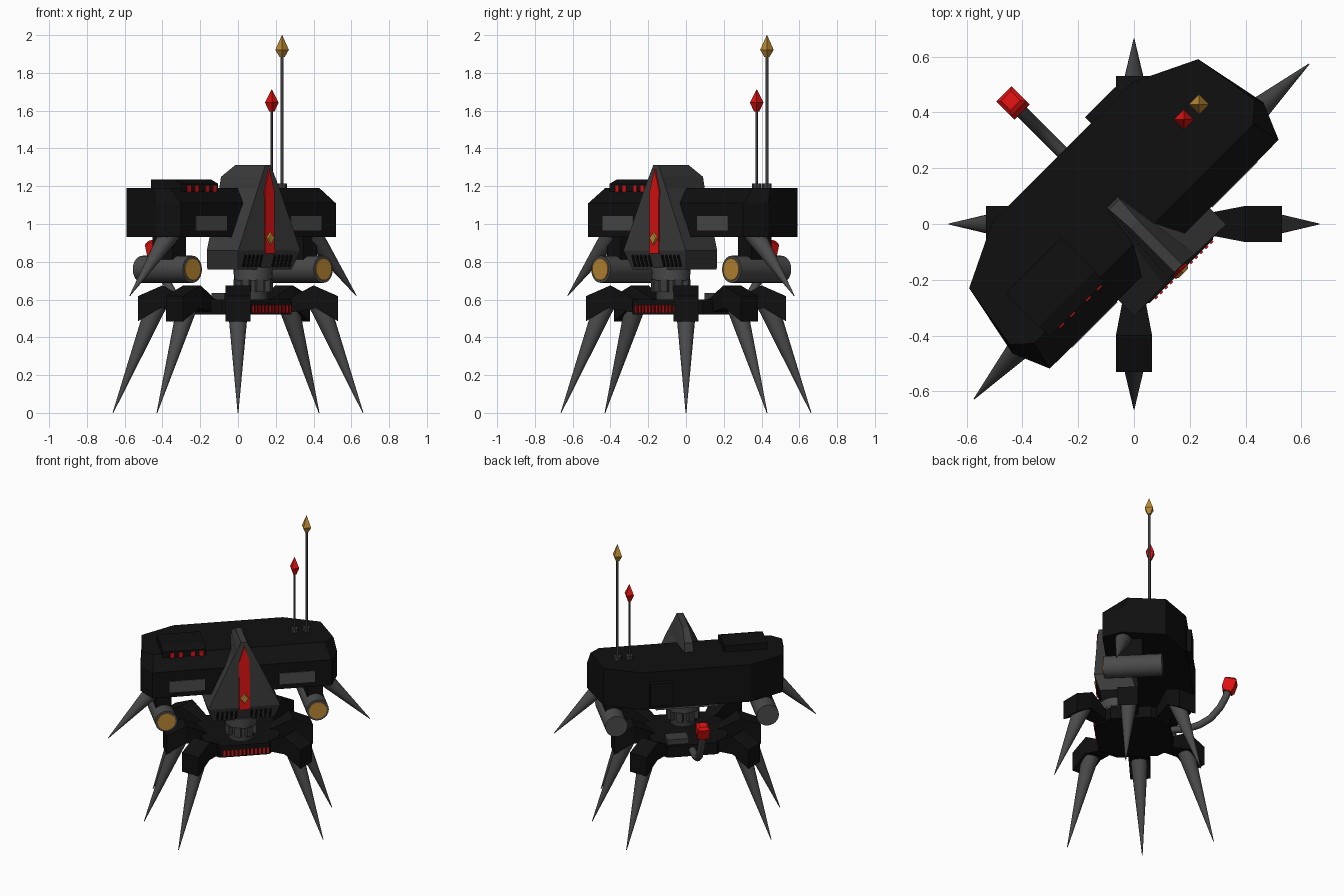
import bpy, bmesh, math
from mathutils import Vector, Matrix

if "Cube" in bpy.data.objects:
    bpy.data.objects.remove(bpy.data.objects["Cube"])

TURN = Matrix.Rotation(math.radians(45), 4, 'Z')   # the machine stands diagonally


def material(name, r, g, b):
    m = bpy.data.materials.new(name)
    m.diffuse_color = (r, g, b, 1)
    m.use_nodes = True
    m.node_tree.nodes["Principled BSDF"].inputs["Base Color"].default_value = m.diffuse_color
    return m


BLACK = material("black", 0.005, 0.005, 0.005)
GREY = material("grey", 0.07, 0.07, 0.07)
DARK = material("dark_grey", 0.045, 0.045, 0.045)
RED = material("red", 0.72, 0.006, 0.006)
GOLD = material("gold", 0.5, 0.25, 0.035)


def loft(name, rings, mat, smooth=False):
    """Skin a list of equal-length point rings and cap both ends."""
    bm = bmesh.new()
    vs = [[bm.verts.new(TURN @ Vector(p)) for p in ring] for ring in rings]
    n = len(vs[0])
    for a, b in zip(vs, vs[1:]):
        for i in range(n):
            j = (i + 1) % n
            bm.faces.new((a[i], a[j], b[j], b[i]))
    bm.faces.new(vs[0])
    bm.faces.new(vs[-1])
    bmesh.ops.recalc_face_normals(bm, faces=bm.faces)
    me = bpy.data.meshes.new(name)
    bm.to_mesh(me)
    bm.free()
    me.materials.append(mat)
    ob = bpy.data.objects.new(name, me)
    bpy.context.collection.objects.link(ob)
    if smooth:
        bpy.ops.object.select_all(action='DESELECT')
        ob.select_set(True)
        bpy.context.view_layer.objects.active = ob
        bpy.ops.object.shade_smooth_by_angle(angle=math.radians(35))
    return ob


def tube(name, points, radii, mat, n=24, phase=0.0):
    """Round or n-sided tube through points, one radius per point."""
    pts = [Vector(p) for p in points]
    rings = []
    for i, p in enumerate(pts):
        d = pts[min(i + 1, len(pts) - 1)] - pts[max(i - 1, 0)]
        d.normalize()
        a = Vector((1, 0, 0)) if abs(d.x) < 0.5 else Vector((0, 1, 0))
        a = (a - d * a.dot(d)).normalized()
        b = d.cross(a)
        rings.append([p + radii[i] * (a * math.cos(t) + b * math.sin(t))
                      for t in (phase + 2 * math.pi * k / n for k in range(n))])
    return loft(name, rings, mat, smooth=n > 8)


def box(name, x0, x1, y0, y1, z0, z1, mat):
    return loft(name, [[(x0, y0, z), (x1, y0, z), (x1, y1, z), (x0, y1, z)]
                       for z in (z0, z1)], mat)


def sym(half, z):
    """Ring from a right-hand half outline, mirrored in x."""
    return [(x, y, z) for x, y in half] + [(-x, y, z) for x, y in reversed(half)]


# cross body
plan = [(.58, -.152), (.636, -.02), (.58, .255), (.354, .364)]
top_plan = [(.555, -.05), (.62, .01), (.58, .255), (.354, .364)]
loft("cross_body", [sym(plan, .93), sym(plan, 1.11), sym(top_plan, 1.19)], BLACK)
box("rear_panel", .146, .30, .34, .395, .96, 1.12, BLACK)
for s in (-1, 1):
    box("front_plate", min(s * .24, s * .47), max(s * .24, s * .47),
        -.157, -.15, .965, 1.042, GREY)

# raised vent block with red slots
side = [(-.072, 1.12), (-.072, 1.213), (-.02, 1.235), (.15, 1.235), (.15, 1.15)]
loft("vent_block", [[(x, y, z) for y, z in side] for x in (-.50, -.22)], BLACK)
for x in (-.44, -.385, -.305, -.25):
    box("vent_slot", x - .012, x + .012, -.077, -.07, 1.165, 1.203, RED)

# wedge head
loft("head", [sym([(.20, -.20), (.20, .03)], .76),
              sym([(.233, -.235), (.233, 0)], .86),
              sym([(.08, -.23), (.03, .11)], 1.19),
              sym([(.05, -.228), (.027, .10)], 1.25),
              sym([(.02, -.225), (.02, 0)], 1.312)], DARK)
stripe = [(-.034, .845), (.034, .845), (.034, 1.18), (0, 1.29), (-.034, 1.18)]
loft("head_stripe", [[(x, y - .012 * (1.3 - z), z) for x, z in stripe]
                     for y in (-.225, -.236)], RED)
gem = [(0, .88), (.034, .925), (0, .965), (-.034, .925)]
loft("head_gem", [[(x, -.23, z) for x, z in gem],
                  [(x * .7, -.25, .925 + (z - .925) * .7) for x, z in gem]], GOLD)
for s in (-1, 1):
    for k in range(5):
        x = s * (.05 + .03 * k)
        tube("head_grille", [(x, -.208, .775), (x, -.227, .835)], [.009, .009], BLACK, 4, math.pi / 4)

# neck with blocks around it
NY = -.113
tube("neck_collar", [(0, NY, .70), (0, NY, .77)], [.10, .105], GREY)
tube("neck", [(0, NY, .58), (0, NY, .71)], [.08, .08], DARK)
for k in range(8):
    t = math.pi * (k + .5) / 4
    c, s = math.cos(t), math.sin(t)
    quad = [(.07, -.02), (.105, -.02), (.105, .02), (.07, .02)]
    loft("neck_block", [[(u * c - v * s, NY + u * s + v * c, z) for u, v in quad]
                        for z in (.64, .705)], DARK)

# hub with red front slots
hub = [(.16, -.24), (.25, -.13), (.25, .13), (.16, .24)]
loft("hub", [sym(hub, .52), sym(hub, .60)], BLACK)
for k in range(12):
    x = -.13 + .28 * k / 11
    box("hub_slot", x - .006, x + .006, -.246, -.238, .53, .57, RED)
box("hub_hatch", .02, .16, .12, .22, .59, .635, DARK)

# six legs: knee block and tapered foot
profile = [(.20, .59, .025), (.27, .605, .04), (.40, .675, .065), (.53, .618, .065)]
under = [(.53, .485, .065), (.41, .555, .065), (.27, .53, .04), (.20, .52, .025)]
for deg in (-45, 0, 45, 135, 180, 225):
    shift = -.055 if deg in (0, 180) else 0
    c, s = math.cos(math.radians(deg)), math.sin(math.radians(deg))

    def place(r, w, z):
        r += shift
        return (r * c - w * s, r * s + w * c, z)

    rings = []
    for (r0, z0, w), (r1, z1, _) in zip(profile, reversed(under)):
        rings.append([place(r0, -w, z0), place(r0, w, z0), place(r1, w, z1), place(r1, -w, z1)])
    loft("leg_knee", rings, BLACK)
    tube("leg_foot", [place(.433, 0, .57), place(.662, 0, .0)], [.055, .002], GREY)

for s in (-1, 1):
    # side cannons with gold muzzles
    x = s * .49
    tube("cannon", [(x, -.148, .76), (x, .226, .76)], [.072, .072], GREY)
    tube("cannon_muzzle", [(x, -.154, .76), (x, -.146, .76)], [.058, .058], GOLD)
    box("cannon_mount", x - .05, x + .05, -.05, .10, .81, .95, BLACK)
    # side spikes
    tube("side_spike", [(s * .53, -.02, .95), (s * .848, -.038, .62)], [.055, .002], GREY)

# curved tail with red tip
tail = [(0, .20, .56), (0, .34, .565), (0, .42, .59), (0, .49, .635),
        (0, .55, .71), (0, .585, .78), (0, .605, .84)]
tube("tail", tail, [.023] * len(tail), GREY, 16)
tube("tail_tip", [(0, .595, .82), (0, .603, .84), (0, .622, .90), (0, .625, .915)],
     [.042, .055, .055, .035], RED, 4, math.pi / 4)

# antennas with faceted tips
for x, z0, z1, z2, r, mat in ((.468, 1.885, 1.922, 2.0, .008, GOLD),
                              (.391, 1.595, 1.643, 1.713, .006, RED)):
    y = .138
    tube("antenna_base", [(x, y, 1.18), (x, y, 1.215)], [.025, .025], DARK, 8)
    tube("antenna_rod", [(x, y, 1.19), (x, y, z0 + .01)], [r, r], DARK, 12)
    tube("antenna_tip", [(x, y, z0), (x, y, z1), (x, y, z2)], [.014, .036, .001],
         mat, 4, math.pi / 4)
